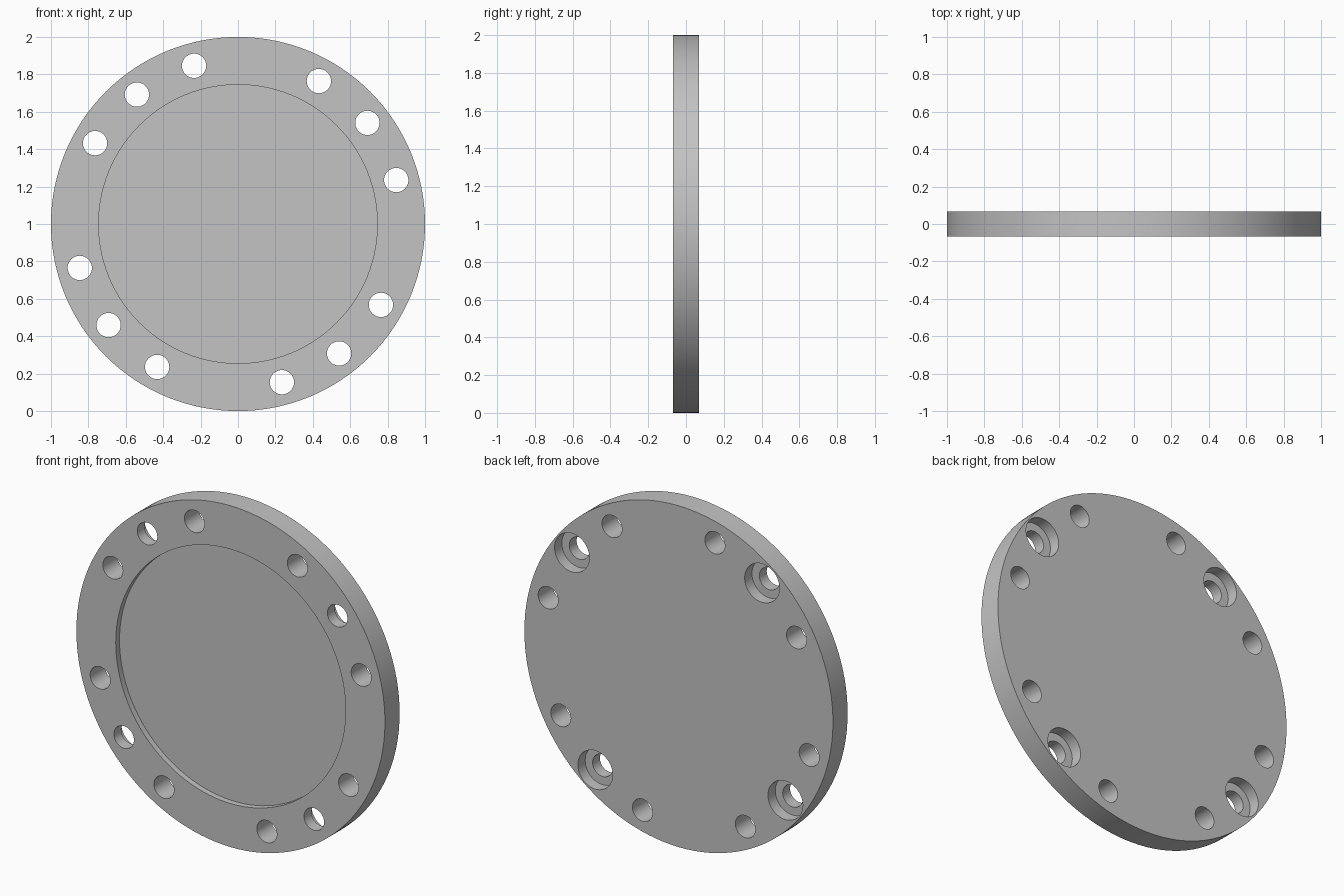
import bpy, bmesh, math
from mathutils import Matrix, Vector

default = bpy.data.objects.get("Cube")
if default:
    bpy.data.objects.remove(default, do_unlink=True)

HALF = 0.068          # half the plate thickness
OVER = 0.05           # how far cutters poke out of the plate
BOLT_CIRCLE = 0.878
HOLE = 0.065
BORE = 0.113
RECESS = 0.745
CENTRE = Vector((0, 0, 1))


def turn(bm, profile, centre, sides):
    """Closed solid turned about the y axis from (radius, y) points."""
    rings = []
    for r, y in profile:
        steps = [2 * math.pi * i / sides for i in range(sides)]
        rings.append([bm.verts.new(centre + Vector((r * math.cos(a), y, r * math.sin(a))))
                      for a in steps])
    for a, b in zip(rings, rings[1:]):
        for i in range(sides):
            j = (i + 1) % sides
            bm.faces.new((a[i], a[j], b[j], b[i]))
    bm.faces.new(rings[0])
    bm.faces.new(rings[-1])


def make_object(name, bm):
    bmesh.ops.recalc_face_normals(bm, faces=bm.faces)
    mesh = bpy.data.meshes.new(name)
    bm.to_mesh(mesh)
    bm.free()
    obj = bpy.data.objects.new(name, mesh)
    bpy.context.collection.objects.link(obj)
    return obj


# Grey metal
metal = bpy.data.materials.new("grey metal")
metal.use_nodes = True
colour = (0.55, 0.55, 0.55, 1)
metal.diffuse_color = colour
metal.node_tree.nodes["Principled BSDF"].inputs["Base Color"].default_value = colour

# Round plate
bm = bmesh.new()
turn(bm, [(1, -HALF), (1, HALF)], CENTRE, 128)
plate = make_object("flange_plate", bm)
plate.data.materials.append(metal)

# Cutters: shallow front recess, plain holes, and holes counterbored from the back
bm = bmesh.new()
turn(bm, [(RECESS, -HALF - OVER), (RECESS, -HALF + 0.035)], CENTRE, 128)
plain = [(HOLE, -HALF - OVER), (HOLE, HALF + OVER)]
stepped = [(HOLE, -HALF - OVER), (HOLE, 0), (BORE, 0), (BORE, HALF + OVER)]
for quarter in range(4):
    for offset, profile in ((-22.5, plain), (0, stepped), (22.5, plain)):
        angle = math.radians(38 + 90 * quarter + offset)
        spot = CENTRE + BOLT_CIRCLE * Vector((math.cos(angle), 0, math.sin(angle)))
        turn(bm, profile, spot, 48)
cutter = make_object("hole_cutter", bm)
cutter.hide_render = True

# Cut the plate, then drop the cutter
cut = plate.modifiers.new("holes", 'BOOLEAN')
cut.operation = 'DIFFERENCE'
cut.solver = 'EXACT'
cut.object = cutter
bpy.context.view_layer.objects.active = plate
plate.select_set(True)
bpy.ops.object.modifier_apply(modifier=cut.name)
bpy.data.objects.remove(cutter, do_unlink=True)

# Smooth round walls, crisp rims
bpy.ops.object.shade_smooth_by_angle(angle=math.radians(30))
